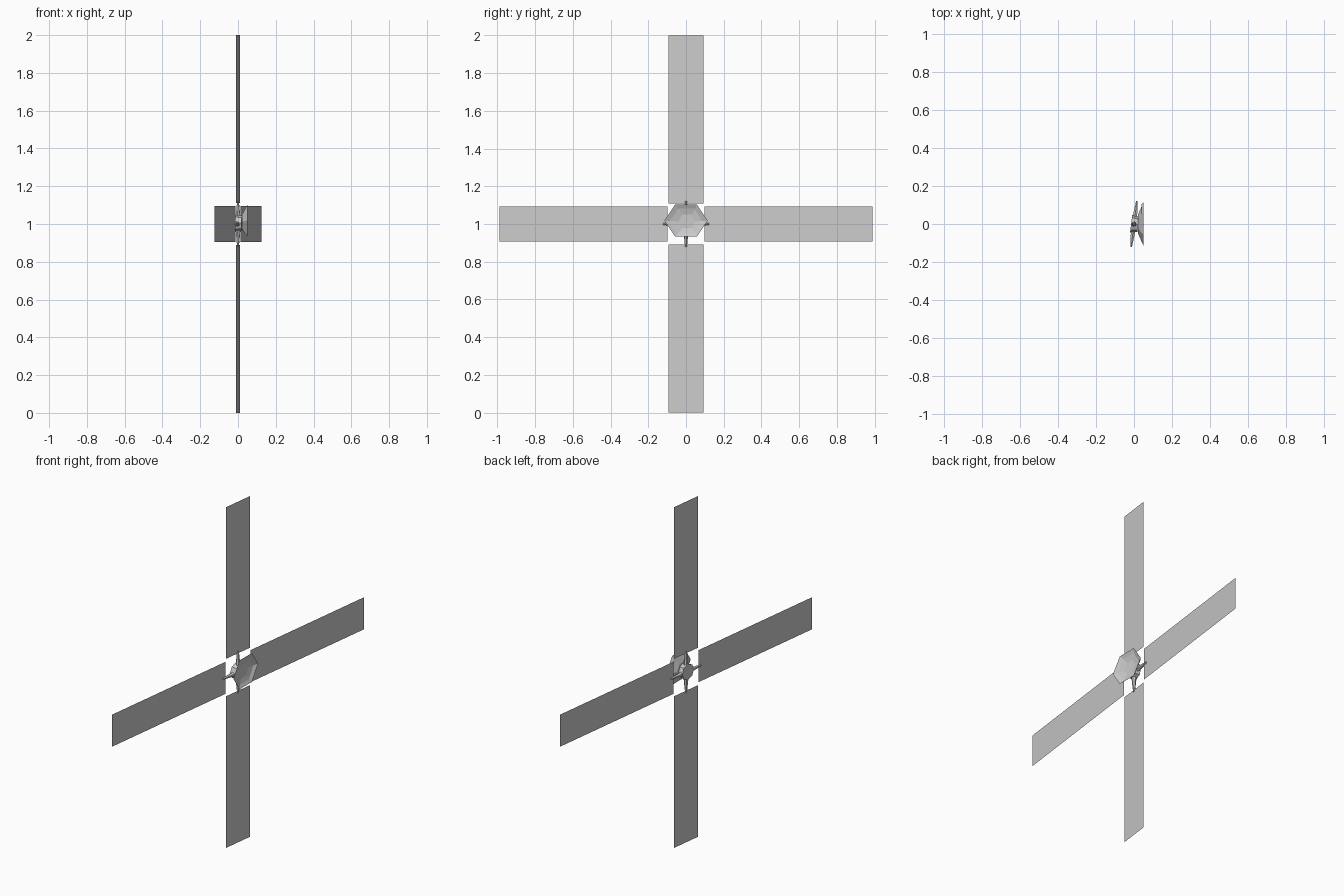
import bpy
import bmesh
from math import pi, radians, sin, cos
from mathutils import Matrix, Vector

cube = bpy.data.objects.get("Cube")
if cube:
    bpy.data.objects.remove(cube)

# One plain grey for everything
grey = bpy.data.materials.new("plain_grey")
grey.use_nodes = True
COLOUR = (0.6, 0.6, 0.6, 1)
grey.diffuse_color = COLOUR
grey.node_tree.nodes["Principled BSDF"].inputs["Base Color"].default_value = COLOUR

CENTRE = Vector((0, 0, 1))
TURN = Matrix.Translation(CENTRE) @ Matrix.Rotation(radians(-7.2), 4, "Z")


def finish(name, bm, matrix):
    """Turn a bmesh into a named, flat-shaded object."""
    bm.transform(matrix)
    mesh = bpy.data.meshes.new(name)
    bm.to_mesh(mesh)
    bm.free()
    mesh.materials.append(grey)
    obj = bpy.data.objects.new(name, mesh)
    bpy.context.collection.objects.link(obj)


def loop(bm, x, half_y, half_z, sides, y=0, z=0, phase=0):
    """Ring of vertices facing along x."""
    angles = [2 * pi * i / sides + phase for i in range(sides)]
    return [bm.verts.new((x, y + half_y * cos(a), z + half_z * sin(a))) for a in angles]


def bridge(bm, a, b):
    for i in range(len(a)):
        j = (i + 1) % len(a)
        bm.faces.new((a[i], a[j], b[j], b[i]))


# Four flat panels and four tapered arms around the hub
names = ("back", "upper", "front", "lower")
for i, side in enumerate(names):
    spin = TURN @ Matrix.Rotation(i * pi / 2, 4, "X")
    bm = bmesh.new()
    inner, outer = (0.11, 1.0) if i % 2 else (0.10, 0.998)
    corners = ((inner, -0.094), (outer, -0.094), (outer, 0.094), (inner, 0.094))
    bm.faces.new([bm.verts.new((0, y, z)) for y, z in corners])
    finish(side + "_panel", bm, spin)

    bm = bmesh.new()
    bmesh.ops.create_cone(bm, cap_ends=True, segments=6, radius1=0.014,
                          radius2=0.005, depth=0.09)
    along = Matrix.Translation((0, 0.077, 0)) @ Matrix.Rotation(-pi / 2, 4, "X")
    finish(side + "_arm", bm, spin @ along)

# Hub body behind the dish
bm = bmesh.new()
bmesh.ops.create_cone(bm, cap_ends=True, segments=8, radius1=0.046,
                      radius2=0.04, depth=0.038)
finish("hub", bm, TURN @ Matrix.Translation((0.004, 0, 0.005)) @ Matrix.Rotation(pi / 2, 4, "Y"))

# Faceted dish: tapered back, wide rim, shallow recessed face
bm = bmesh.new()
rings = [loop(bm, 0.022, 0.052, 0.045, 6, 0, 0.012),
         loop(bm, 0.050, 0.115, 0.098, 6, 0, 0.018),
         loop(bm, 0.040, 0.095, 0.075, 6, 0.008, 0.016),
         loop(bm, 0.032, 0.045, 0.042, 6, 0.005, 0.014)]
for a, b in zip(rings, rings[1:]):
    bridge(bm, a, b)
bm.faces.new(rings[0])
bm.faces.new(rings[-1])
bmesh.ops.recalc_face_normals(bm, faces=bm.faces[:])
finish("dish", bm, Matrix.Translation(CENTRE))
